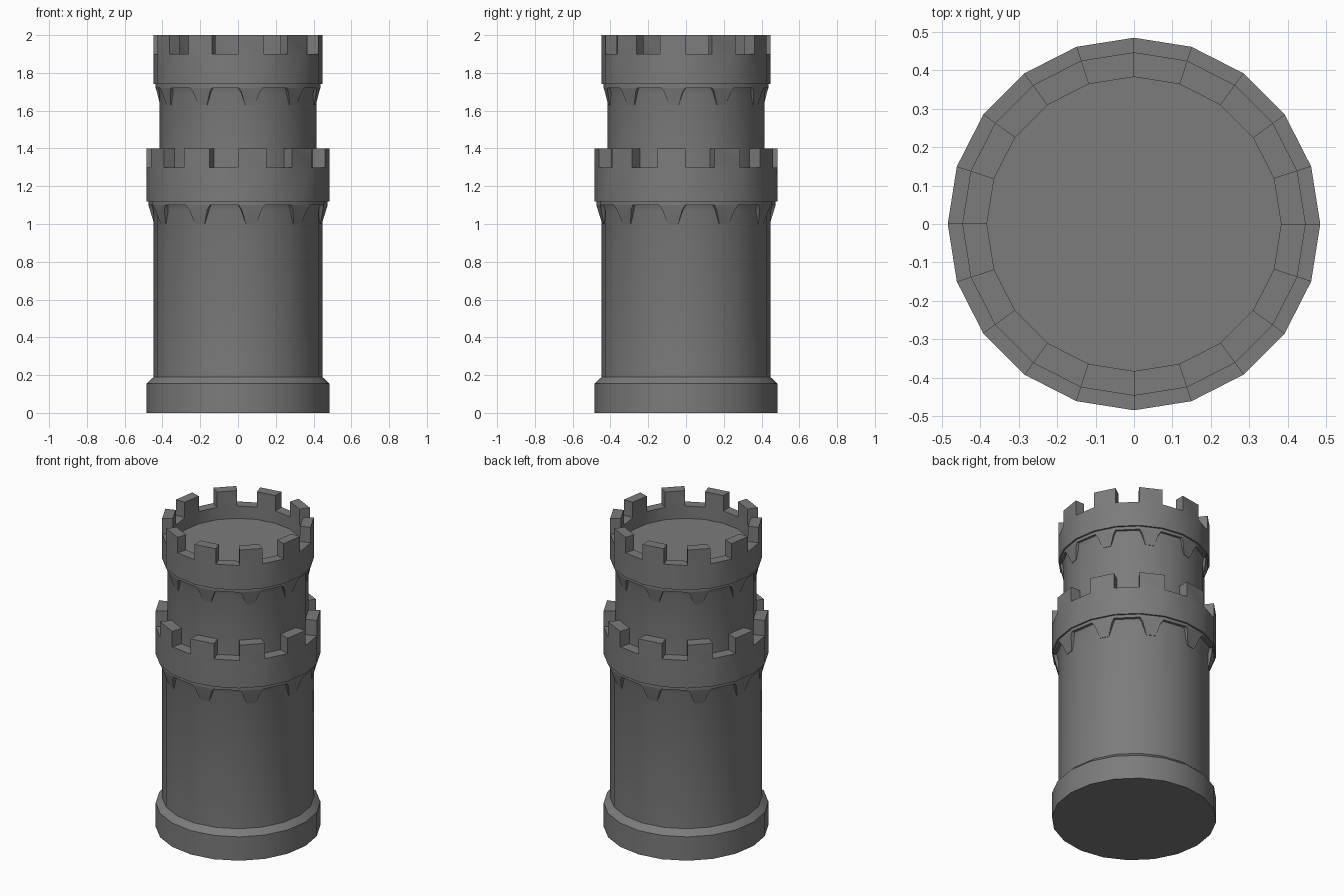
import bpy, bmesh
from math import sin, cos, pi

if "Cube" in bpy.data.objects:
    bpy.data.objects.remove(bpy.data.objects["Cube"])

SIDES = 20
STEP = 2 * pi / SIDES

stone = bpy.data.materials.new("dark_stone")
stone.diffuse_color = (0.2, 0.2, 0.2, 1)
stone.use_nodes = True
stone.node_tree.nodes["Principled BSDF"].inputs["Base Color"].default_value = stone.diffuse_color


def finish(name, bm):
    mesh = bpy.data.meshes.new(name)
    bm.to_mesh(mesh)
    bm.free()
    mesh.materials.append(stone)
    obj = bpy.data.objects.new(name, mesh)
    bpy.context.collection.objects.link(obj)
    bpy.ops.object.select_all(action='DESELECT')
    bpy.context.view_layer.objects.active = obj
    obj.select_set(True)
    bpy.ops.object.shade_smooth_by_angle(angle=pi / 6)
    return obj


def tower(name, profile, crenel, merlon_height, cap_bottom=False, cap_top=False):
    """Spin a profile of (radius, z); raise alternate faces of strip `crenel` into merlons."""
    bm = bmesh.new()
    rings = [[bm.verts.new((r * cos(i * STEP), r * sin(i * STEP), z))
              for i in range(SIDES)] for r, z in profile]
    raised = []
    for k in range(len(rings) - 1):
        a, b = rings[k], rings[k + 1]
        for i in range(SIDES):
            j = (i + 1) % SIDES
            face = bm.faces.new((a[i], a[j], b[j], b[i]))
            if k == crenel and i % 2:
                raised.append(face)
    if cap_bottom:
        bm.faces.new(rings[0][::-1])
    if cap_top:
        bm.faces.new(rings[-1])
    tops = bmesh.ops.extrude_discrete_faces(bm, faces=raised)['faces']
    bmesh.ops.translate(bm, verts=list({v for f in tops for v in f.verts}),
                        vec=(0, 0, merlon_height))
    return finish(name, bm)


def corbels(name, r_body, r_top, z_tip, z_top):
    """Tapered brackets under every merlon face."""
    bm = bmesh.new()
    apothem = cos(STEP / 2)
    h = z_top - z_tip
    half = r_top * sin(STEP / 2)
    # rows of (z, half width, outward distance)
    rows = [(z_top, half * 0.95, r_top * apothem),
            (z_top - 0.25 * h, half * 0.72, (r_top - 0.005) * apothem),
            (z_tip, half * 0.38, (r_body + 0.003) * apothem)]
    back = (r_body - 0.004) * apothem
    for i in range(1, SIDES, 2):
        c, s = cos((i + 0.5) * STEP), sin((i + 0.5) * STEP)
        prev = None
        for z, w, d in rows:
            row = [bm.verts.new((e * c - t * s, e * s + t * c, z))
                   for e, t in ((back, -w), (d, -w), (d, w), (back, w))]
            if prev:
                for k in range(3):
                    bm.faces.new((row[k], row[k + 1], prev[k + 1], prev[k]))
            prev = row
        bm.faces.new(prev[::-1])
    return finish(name, bm)


# Lower tower: plinth, shaft, collar and battlements
tower("lower_tower",
      [(0.485, 0), (0.485, 0.155), (0.447, 0.19), (0.447, 1.07), (0.457, 1.10),
       (0.475, 1.10), (0.475, 1.12), (0.485, 1.12), (0.485, 1.30), (0.415, 1.30)],
      crenel=8, merlon_height=0.10, cap_bottom=True)
corbels("lower_corbels", 0.447, 0.475, 1.0, 1.10)

# Upper tower: narrower shaft, collar, battlements and sunken roof floor
tower("upper_tower",
      [(0.415, 1.30), (0.415, 1.69), (0.423, 1.72), (0.437, 1.72), (0.437, 1.74),
       (0.447, 1.74), (0.447, 1.90), (0.383, 1.90), (0.383, 1.82)],
      crenel=6, merlon_height=0.10, cap_top=True)
corbels("upper_corbels", 0.415, 0.437, 1.63, 1.72)
